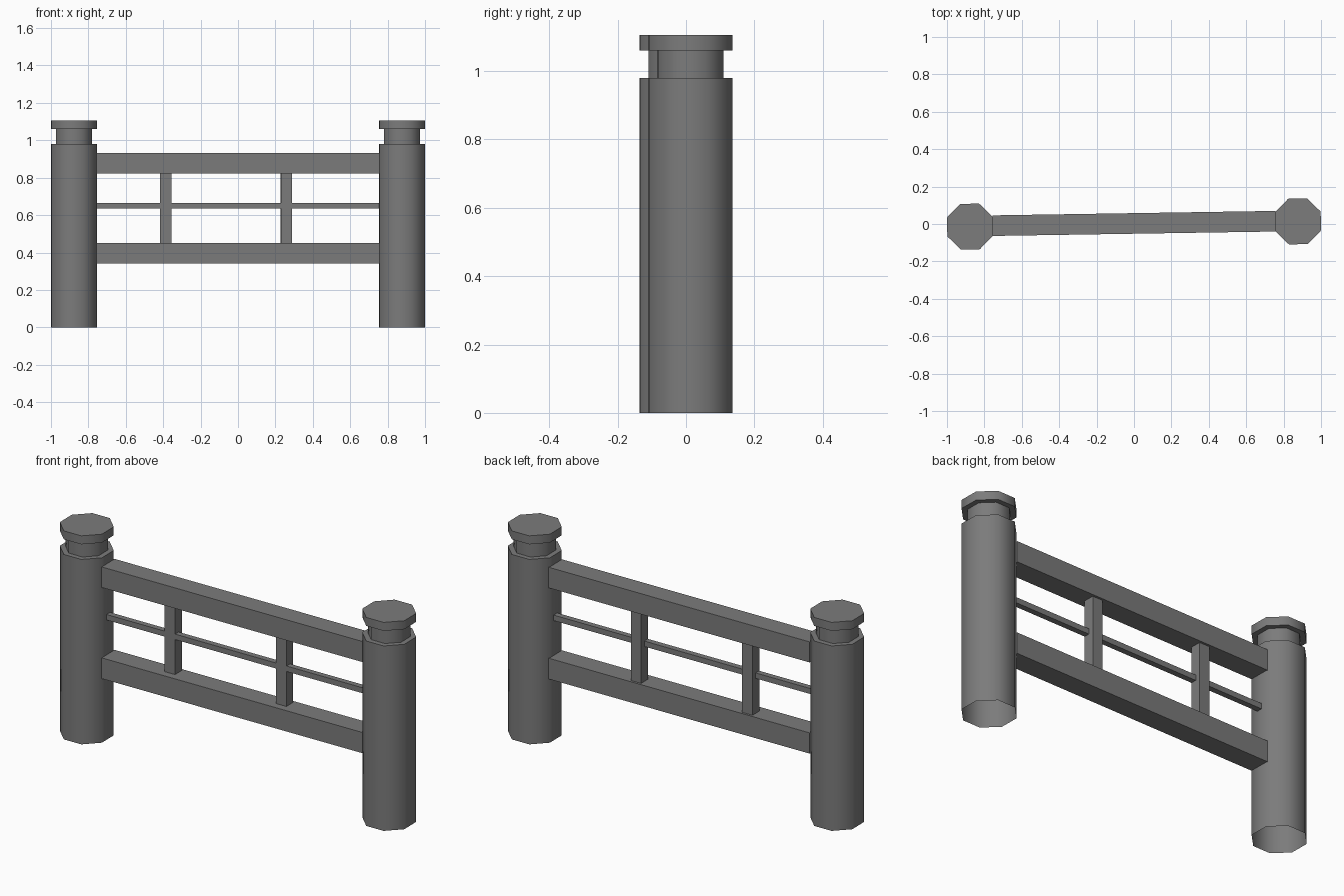
import bpy, bmesh
from math import radians, pi, cos, sin
from mathutils import Matrix

if "Cube" in bpy.data.objects:
    bpy.data.objects.remove(bpy.data.objects["Cube"])

TURN = Matrix.Rotation(radians(0.9), 4, 'Z')  # whole fence sits slightly askew

# Dark grey for every part
dark = bpy.data.materials.new("dark_grey")
dark.diffuse_color = (0.2, 0.2, 0.2, 1)
dark.use_nodes = True
dark.node_tree.nodes["Principled BSDF"].inputs["Base Color"].default_value = dark.diffuse_color


def finish(name, bm, smooth=False):
    bmesh.ops.recalc_face_normals(bm, faces=bm.faces)
    bm.transform(TURN)
    me = bpy.data.meshes.new(name)
    bm.to_mesh(me)
    bm.free()
    me.materials.append(dark)
    ob = bpy.data.objects.new(name, me)
    bpy.context.collection.objects.link(ob)
    if smooth:
        bpy.ops.object.select_all(action='DESELECT')
        ob.select_set(True)
        bpy.context.view_layer.objects.active = ob
        bpy.ops.object.shade_smooth_by_angle(angle=radians(50))
    return ob


def box(name, x0, x1, y0, y1, z0, z1):
    bm = bmesh.new()
    bmesh.ops.create_cube(bm, size=1)
    for v in bm.verts:
        v.co.x = x1 if v.co.x > 0 else x0
        v.co.y = y1 if v.co.y > 0 else y0
        v.co.z = z1 if v.co.z > 0 else z0
    return finish(name, bm)


# Octagonal post: (half width across flats, height), open underneath
PROFILE = [(0.122, 0), (0.122, 0.98), (0.096, 0.98),
           (0.096, 1.06), (0.122, 1.06), (0.122, 1.105)]


def post(name, cx):
    bm = bmesh.new()
    rings = []
    for half, z in PROFILE:
        r = half / cos(pi / 8)
        rings.append([bm.verts.new((cx + r * cos((i + 0.5) * pi / 4),
                                    r * sin((i + 0.5) * pi / 4), z))
                      for i in range(8)])
    for a, b in zip(rings, rings[1:]):
        for i in range(8):
            j = (i + 1) % 8
            bm.faces.new((a[i], a[j], b[j], b[i]))
    bm.faces.new(rings[-1])
    return finish(name, bm, True)


post("left_post", -0.877)
post("right_post", 0.877)

# Thick horizontal rails
box("upper_rail", -0.757, 0.757, -0.052, 0.058, 0.823, 0.932)
box("lower_rail", -0.757, 0.757, -0.052, 0.058, 0.34, 0.45)

# Thin middle rod, nearly flush with the front of the uprights
box("middle_rod", -0.757, 0.757, -0.011, 0.019, 0.635, 0.664)

# Uprights between the rails
for name, x in (("left_upright", -0.387), ("right_upright", 0.259)):
    box(name, x - 0.03, x + 0.03, -0.012, 0.046, 0.445, 0.83)
